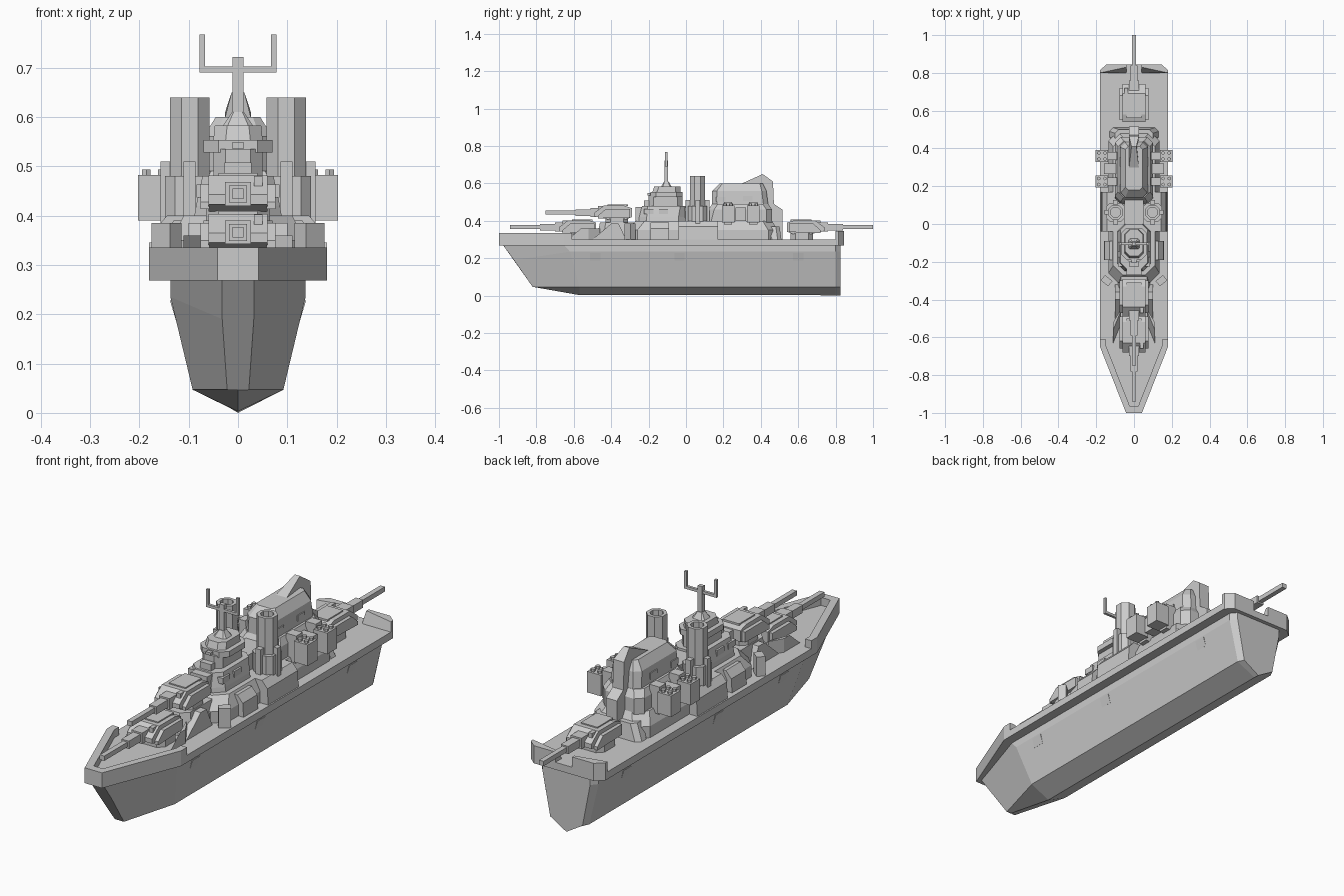
import bpy, bmesh, math
from mathutils import Matrix

if "Cube" in bpy.data.objects:
    bpy.data.objects.remove(bpy.data.objects["Cube"])


def loft(name, sections):
    """Skin a list of closed 3D loops with equal point counts and cap the ends."""
    bm = bmesh.new()
    rings = [[bm.verts.new(p) for p in s] for s in sections]
    n = len(rings[0])
    for a, b in zip(rings, rings[1:]):
        for i in range(n):
            j = (i + 1) % n
            bm.faces.new((a[i], a[j], b[j], b[i]))
    bm.faces.new(rings[0])
    bm.faces.new(rings[-1])
    bmesh.ops.recalc_face_normals(bm, faces=bm.faces)
    me = bpy.data.meshes.new(name)
    bm.to_mesh(me)
    bm.free()
    ob = bpy.data.objects.new(name, me)
    bpy.context.collection.objects.link(ob)
    return ob


def plan(name, pts, z0, z1):
    """Top-view outline raised from z0 to z1."""
    return loft(name, [[(x, y, z) for x, y in pts] for z in (z0, z1)])


def side(name, pts, x0, x1, inset=0):
    """Side-view (y, z) outline extruded from x0 to x1."""
    return loft(name, [[(x, y, z) for y, z in pts] for x in (x0, x1)])


def box(name, x0, x1, y0, y1, z0, z1):
    return plan(name, [(x0, y0), (x1, y0), (x1, y1), (x0, y1)], z0, z1)


def tower(name, levels):
    """Stack of chamfered rectangles: (z, half width, y0, y1, chamfer)."""
    secs = []
    for z, w, a, b, c in levels:
        h = [(w - c, a), (w, a + c), (w, b - c), (w - c, b)]
        secs.append([(x, y, z) for x, y in h] + [(-x, y, z) for x, y in reversed(h)])
    return loft(name, secs)


def tube(name, x, y, z0, z1, r, n=8, hole=0):
    """Upright n-gon column, with an optional hollow mouth."""
    spec = [(z0, r), (z1, r)] + ([(z1, hole), (z1 - 0.05, hole)] if hole else [])
    return loft(name, [[(x + q * math.cos((i + .5) * 2 * math.pi / n),
                         y + q * math.sin((i + .5) * 2 * math.pi / n), z)
                        for i in range(n)] for z, q in spec])


# Hull: bow, shoulder and chamfered transom sections
hull = []
for half in (
    [(.032, -.985, .28), (.032, -.92, .19), (.022, -.82, .047), (0, -.81, .046)],
    [(.137, -.66, .28), (.137, -.62, .235), (.092, -.57, .047), (0, -.57, .003)],
    [(.137, .8, .28), (.137, .8, .235), (.092, .8, .047), (0, .8, .002)],
    [(.115, .827, .28), (.115, .827, .235), (.078, .827, .047), (0, .827, 0)],
):
    hull.append(half + [(-x, y, z) for x, y, z in reversed(half[:-1])])
loft("hull", hull)

# Main deck
edge = [(.042, -1), (.18, -.65), (.18, .815), (.145, .845)]
plan("deck", edge + [(-x, y) for x, y in reversed(edge)], .268, .3)


def turret(name, y, z, d=1):
    """Gun house, cheeks, sight and stepped barrel; d=-1 faces aft."""
    parts = [
        side(name + "_house", [(-.12, .015), (-.12, .035), (-.07, .073), (.04, .073),
                               (.08, .06), (.08, .012), (.05, 0), (-.05, 0)], -.06, .06),
        box(name + "_roof", -.04, .04, -.05, .06, .07, .078),
        box(name + "_mantlet", -.026, .026, -.14, -.05, .012, .06),
        box(name + "_barrel_sleeve", -.018, .018, -.22, -.1, .019, .053),
        box(name + "_barrel", -.011, .011, -.38, -.2, .026, .047),
        box(name + "_sight", .032, .05, -.1, -.05, .052, .072),
        tower(name + "_barbette", [(-.035, .065, -.06, .06, .025), (.005, .065, -.06, .06, .025)]),
    ]
    for s in (-1, 1):
        parts.append(side(name + "_cheek", [(-.1, .005), (-.1, .02), (-.06, .055), (.07, .055),
                                            (.07, .01)], s * .058, s * .076))
    m = Matrix.Translation((0, y, z)) @ Matrix.Rotation(0 if d == 1 else math.pi, 4, 'Z')
    for p in parts:
        p.data.transform(m)


turret("fore_turret", -.56, .33)
turret("upper_turret", -.37, .408)
turret("aft_turret", .62, .33, -1)

# Raised base under the upper turret and the main deckhouse
tower("upper_turret_base", [(.3, .085, -.48, -.25, .04), (.39, .07, -.46, -.25, .03)])
tower("deckhouse", [(.3, .135, -.31, .49, .05), (.35, .135, -.31, .49, .05),
                    (.4, .11, -.27, .46, .05)])
tower("aft_step", [(.3, .13, .44, .51, .02), (.37, .1, .42, .5, .02)])

# Bridge tower with lookout platform
tower("bridge_lower", [(.38, .092, -.25, .0, .04), (.42, .085, -.25, .0, .04),
                       (.48, .072, -.235, 0, .03)])
box("bridge_front", -.04, .04, -.27, -.2, .38, .475)
tower("bridge_middle", [(.48, .05, -.2, -.02, .025), (.535, .05, -.2, -.02, .025)])
tower("bridge_platform", [(.528, .07, -.19, -.02, .03), (.553, .07, -.19, -.02, .03)])
tower("bridge_top", [(.553, .05, -.18, -.03, .025), (.583, .047, -.17, -.03, .025)])
box("bridge_window", -.012, .012, -.206, -.15, .536, .548)
box("bridge_ledge", -.027, .027, -.225, -.1, .48, .508)

# Mast with crossbar and antennas
tower("mast_foot", [(.58, .032, -.135, -.075, .01), (.61, .012, -.117, -.093, .003)])
box("mast", -.011, .011, -.114, -.096, .6, .722)
box("crossbar", -.078, .078, -.111, -.099, .69, .702)

# Aft superstructure with tall tail fin
tower("aft_house", [(.38, .1, .1, .46, .03), (.46, .1, .12, .46, .03), (.49, .085, .14, .44, .03)])
tower("aft_house_upper", [(.48, .075, .14, .44, .025), (.56, .07, .14, .43, .025),
                          (.6, .045, .18, .41, .015)])
box("midship_house", -.05, .05, -.03, .16, .38, .47)
fin_profile = [(.2, .58), (.3, .6), (.41, .65), (.465, .61), (.47, .49), (.515, .46),
               (.515, .3), (.4, .3)]
loft("tail_fin", [[(x * (.5 if z > .62 else 1), y, z) for y, z in fin_profile]
                  for x in (-.026, .026)])

for s in (-1, 1):
    # Bow bulwark and sloped stern wall
    plan("bow_bulwark", [(0, -1), (s * .042, -1), (s * .18, -.65), (s * .18, -.61),
                         (s * .15, -.61), (s * .15, -.64), (s * .022, -.965), (0, -.965)], .298, .335)
    loft("stern_wall", [[(s * x, y, z) for x, y in pts] for pts, z in (
        ([(.04, .8), (.18, .8), (.18, .815), (.145, .845), (.04, .845)], .298),
        ([(.04, .83), (.18, .8), (.18, .815), (.145, .845), (.04, .845)], .345))])
    # Hull ports
    for y in (-.485, -.035, .6):
        loft("hull_port", [[(s * x, yy, z) for x, z in ((.12, .188), (.126, .188), (.138, .228), (.12, .228))]
                           for yy in (y - .027, y + .027)])
    # Breakwater wings beside the forward guns
    loft("breakwater", [[(s * x, y, z) for x, y in ((.075, -.46), (.11, -.52), (.11, -.63 + t), (.07, -.53 + t))]
                        for z, t in ((.3, 0), (.36, .07))])
    side("gun_deck_wing", [(-.5, .3), (-.4, .385), (-.36, .385), (-.32, .3)], s * .07, s * .1)
    # Angled lockers ahead of the deckhouse
    locker = box("angled_locker", -.025, .025, -.018, .018, .3, .385)
    locker.data.transform(Matrix.Translation((s * .145, -.3, 0)) @ Matrix.Rotation(s * .7, 4, 'Z'))
    # Side sponsons with sloped tops
    for y0, y1, x1, z1 in ((-.19, -.09, .16, .39), (-.04, .17, .174, .4)):
        loft("side_sponson", [[(s * x, y, z) for x, z in ((.1, .3), (x1, .3), (x1 - .004, z1 - .03),
                                                         (x1 - .03, z1), (.1, z1))] for y in (y0, y1)])
    # Funnels with collar blocks
    tube("funnel", s * .098, .062, .38, .64, .043, 8, .028)
    tower("funnel_collar", [(.38, .05, .012, .112, .02), (.48, .05, .012, .112, .02)]).location.x = s * .098
    for dx, dy in ((.047, 0), (0, .052), (0, -.052)):
        x, y = s * (.098 + dx), .062 + dy
        box("funnel_vent", x - .012, x + .012, y - .012, y + .012, .38, .51)
    # Launcher boxes on brackets, four tubes each
    for y in (.225, .36):
        box("launcher", s * .137, s * .203, y - .033, y + .033, .39, .482)
        box("launcher_bracket", s * .09, s * .14, y - .022, y + .022, .38, .5)
        for dx in (-.016, .016):
            for dy in (-.016, .016):
                tube("launcher_tube", s * (.17 + dx), y + dy, .47, .493, .01, 6, 0)
    # Brace between launchers, and window frames
    box("launcher_brace", s * .09, s * .16, .265, .32, .4, .47)
    for y, z, x in ((.185, .515, .076), (.33, .52, .076), (-.2, .45, .084), (-.12, .45, .084)):
        box("window_frame", s * .05, s * x, y - .025, y + .025, z - .013, z + .013)
    # Antenna uprights
    box("antenna", s * .067, s * .078, -.111, -.099, .69, .767)
